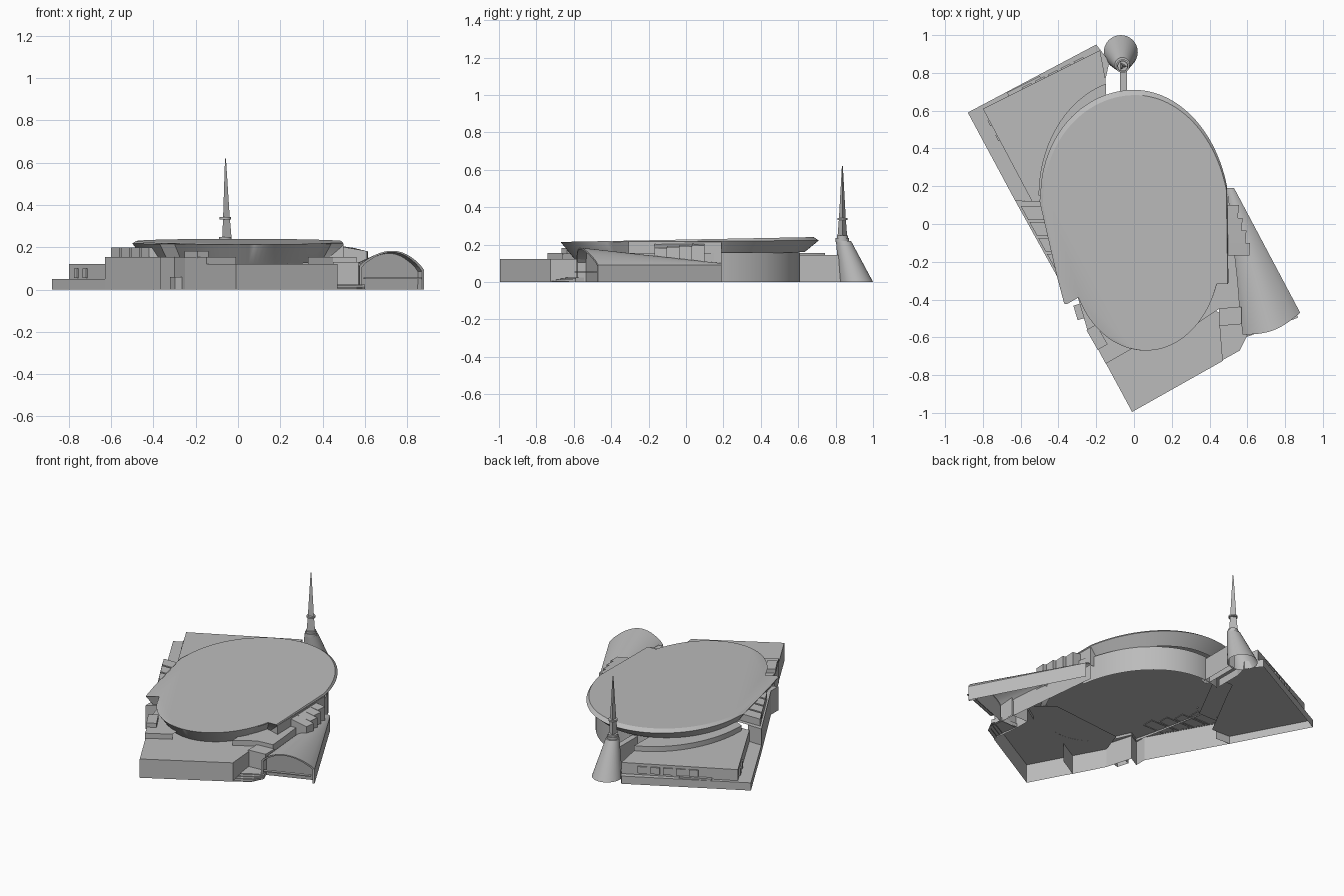
import bpy, bmesh, math
from mathutils import Vector

cube = bpy.data.objects.get("Cube")
if cube:
    bpy.data.objects.remove(cube)

GREY = bpy.data.materials.new("light_grey")
GREY.use_nodes = True
GREY.diffuse_color = (0.5, 0.5, 0.5, 1)
GREY.node_tree.nodes["Principled BSDF"].inputs["Base Color"].default_value = (0.5, 0.5, 0.5, 1)


def finish(name, bm):
    mesh = bpy.data.meshes.new(name)
    bm.normal_update()
    bm.to_mesh(mesh)
    bm.free()
    mesh.materials.append(GREY)
    ob = bpy.data.objects.new(name, mesh)
    bpy.context.collection.objects.link(ob)
    return ob


def prism(name, pts, z0, z1, walls=None):
    """Open-bottomed block over a counter-clockwise plan; walls = number of edges walled."""
    bm = bmesh.new()
    height = z1 if callable(z1) else lambda x, y: z1
    top = [bm.verts.new((x, y, height(x, y))) for x, y in pts]
    low = [bm.verts.new((x, y, z0)) for x, y in pts]
    n = len(pts)
    bm.faces.new(top)
    for i in range(n if walls is None else walls):
        j = (i + 1) % n
        bm.faces.new((low[i], low[j], top[j], top[i]))
    return finish(name, bm)


def loft(name, rings, closed=True, cap_top=False, flip=False):
    bm = bmesh.new()
    rows = [[bm.verts.new(p) for p in r] for r in rings]
    n = len(rings[0])
    for a, b in zip(rows, rows[1:]):
        for i in range(n if closed else n - 1):
            j = (i + 1) % n
            bm.faces.new((a[i], a[j], b[j], b[i]))
    if cap_top:
        bm.faces.new(rows[-1])
    if flip:
        bmesh.ops.reverse_faces(bm, faces=bm.faces)
    return finish(name, bm)


def arc(cx, cy, rx, ry, a0, a1, n):
    out = []
    for i in range(n + 1):
        a = math.radians(a0 + (a1 - a0) * i / n)
        out.append((cx + rx * math.cos(a), cy + ry * math.sin(a)))
    return out


def ring(cx, cy, r, z, n=32):
    return [(x, y, z) for x, y in arc(cx, cy, r, r, 0, 360, n)[:-1]]


def box_on_line(name, a, b, s0, s1, depth, z0, z1):
    """Block standing out to the right of line a-b, between fractions s0 and s1."""
    a, b = Vector(a), Vector(b)
    d = (b - a).normalized()
    out = Vector((d.y, -d.x)) * depth
    p, q = a.lerp(b, s0), a.lerp(b, s1)
    return prism(name, [tuple(v) for v in (p + out, q + out, q, p)], z0, z1)


# Oval roof with two straight sides and a tapered underside
outline = (arc(0, 0.02, 0.51, 0.69, 15, 90, 26) + arc(0, 0.15, 0.495, 0.56, 93, 177, 26)
           + [(-0.5, 0.12), (-0.41, -0.27), (-0.37, -0.42), (-0.30, -0.38)]
           + arc(0.06, -0.15, 0.40, 0.52, 217, 342, 36)
           + [(0.5, -0.31)])


def roof_ring(scale, z_front, z_back, cx=0.02, cy=0.02):
    return [(cx + (x - cx) * scale, cy + (y - cy) * scale,
             z_front + (z_back - z_front) * (y + 0.67) / 1.38) for x, y in outline]


loft("oval_roof", [roof_ring(0.89, 0.12, 0.16), roof_ring(1.0, 0.213, 0.222),
                   roof_ring(0.98, 0.214, 0.24, 0.3, -0.67)], cap_top=True)

# Drum below the roof, walled on the exposed north-east arc
drum = arc(0, 0, 0.49, 0.61, 10, 108, 32)
prism("drum", drum + [(-0.4, 0.3), (-0.35, -0.3), (0.1, -0.5), (0.4, -0.4)], 0, 0.158, 32)

# South forecourt block
prism("south_block", [(-0.25, -0.55), (-0.01, -0.995), (0.47, -0.725), (0.45, -0.47),
                      (0.3, -0.35), (-0.2, -0.4)], 0, 0.122, 3)

# West block with the higher shelf beside the roof
prism("west_block", [(-0.53, 0.12), (-0.63, 0.125), (-0.37, -0.345), (-0.37, -0.42), (-0.30, -0.38),
                     (-0.25, -0.55), (-0.15, -0.74), (-0.01, -0.66), (0.0, -0.4), (-0.3, 0.12)],
      0, 0.155, 7)
prism("east_shelf", [(0.33, -0.53), (0.45, -0.45), (0.56, -0.44), (0.55, -0.31), (0.5, 0.15),
                     (0.3, 0.0)], 0.1, 0.155, 4)

# Low north-west terrace and the block upon it
prism("north_terrace", [(-0.13, 0.86), (-0.20, 0.95), (-0.88, 0.59), (-0.63, 0.125),
                        (-0.5, 0.12), (-0.3, 0.5)], 0, 0.05, 3)
block = [(-0.15, 0.76), (-0.18, 0.92), (-0.80, 0.61), (-0.54, 0.12), (-0.4, 0.12), (-0.15, 0.6)]
prism("north_block", block, 0.05, 0.122, 3)
prism("north_block_side", [(-0.15, 0.6), (-0.15, 0.77), (-0.13, 0.86), (-0.3, 0.6)], 0, 0.05, 2)

# Curved terrace hugging the roof
prism("curved_terrace", arc(0, 0.15, 0.505, 0.62, 107, 180, 20) + [(-0.4, 0.1), (-0.15, 0.55)],
      0.12, 0.155, 20)

# Windows and porch of the north block
for i in range(5):
    s = 0.14 + i * 0.11
    box_on_line("north_window", block[1], block[2], s, s + 0.08, 0.008, 0.062, 0.105)
for s in (0.12, 0.28):
    box_on_line("west_window", block[2], block[3], s, s + 0.06, 0.008, 0.055, 0.1)
box_on_line("north_porch", block[1], block[2], 0.5, 0.78, 0.02, 0.05, 0.06)

# Saw-tooth bays on the west side
for i in range(4):
    y = 0.10 - i * 0.085
    xo = -0.62 + (0.118 - y) * 0.55
    prism("west_bay", [(xo + 0.2, y - 0.005), (xo + 0.01, y - 0.005), (xo + 0.05, y - 0.078),
                       (xo + 0.2, y - 0.078)], 0.15, 0.2)

# Saw-tooth bays on the east side, sloping outward
for i in range(4):
    y = 0.10 - i * 0.067
    xo = 0.555 + i * 0.02
    prism("east_bay", [(0.44, y - 0.067), (xo - 0.005, y - 0.067), (xo, y), (0.44, y)], 0.09,
          lambda x, y: 0.212 - max(0, x - 0.49) * 0.25)
prism("east_side_wall", [(0.43, -0.283), (0.5, -0.308), (0.493, 0.19), (0.43, 0.19)], 0.09, 0.213)

# Tapered entrance vault
west_near, east_near = Vector((0.575, -0.585)), Vector((0.88, -0.47))
west_far, east_far = Vector((0.49, 0.19)), Vector((0.53, 0.19))


def vault_ring(t, shrink=0.0):
    a, b = west_near.lerp(west_far, t), east_near.lerp(east_far, t)
    a, b = a.lerp(b, shrink), b.lerp(a, shrink)
    bulge = 0.035 * (1 - t)
    spring, rise = 0.092, 0.073 * (1 - t) + 0.008
    pts = [(a.x, a.y, 0)]
    for i in range(21):
        s = i / 20
        p, h = a.lerp(b, s), math.sin(math.pi * s)
        pts.append((p.x + bulge * 0.3 * h, p.y - bulge * h,
                    spring + 0.02 * (1 - s) * (1 - t) + rise * h ** 0.8 - shrink * 0.2))
    return pts + [(b.x, b.y, 0)]


loft("entrance_vault", [vault_ring(i / 8) for i in range(9)], closed=False)
loft("vault_arch_rim", [vault_ring(0), vault_ring(0, 0.035)], closed=False, flip=True)
loft("vault_soffit", [vault_ring(0, 0.035), vault_ring(0.07, 0.035)], closed=False, flip=True)
loft("vault_front_wall", [vault_ring(0.06)], cap_top=True, flip=True)
box_on_line("entrance_canopy", east_near, west_near, 0.06, 0.94, -0.02, 0.05, 0.056)

# Entrance lobby and steps
prism("entrance_lobby", [(0.45, -0.54), (0.57, -0.53), (0.57, -0.44), (0.45, -0.44)], 0, 0.13)
for i in range(4):
    d = i * 0.025
    prism("entrance_step", [(0.47, -0.72 + d), (0.56, -0.67 + d), (0.60, -0.59), (0.575, -0.53),
                            (0.45, -0.53)], 0, 0.006 + i * 0.006)

# Rooftop plant room and small west porch
box_on_line("plant_room", (-0.15, -0.74), (-0.27, -0.53), 0.35, 0.85, 0.06, 0.15, 0.182)
box_on_line("west_porch", (-0.25, -0.55), (-0.30, -0.38), 0.3, 0.75, -0.035, 0, 0.06)

# Bridge to the tower
prism("tower_bridge", [(-0.075, 0.58), (-0.038, 0.58), (-0.038, 0.83), (-0.075, 0.83)], 0, 0.144)

# Leaning cone tower with collars and a three-sided spire
loft("tower_cone", [ring(-0.07, 0.91, 0.09, 0), ring(-0.062, 0.842, 0.04, 0.22)], cap_top=True)
for r, z0, z1 in ((0.036, 0.215, 0.235), (0.03, 0.23, 0.248), (0.027, 0.332, 0.342)):
    loft("tower_collar", [ring(-0.06, 0.836, 0.01, z0, 20), ring(-0.06, 0.836, r, z0, 20),
                          ring(-0.06, 0.836, r, z1, 20)], cap_top=True)
loft("tower_spire", [ring(-0.06, 0.836, 0.03, 0.24, 3), ring(-0.06, 0.836, 0.021, 0.34, 3),
                     ring(-0.06, 0.836, 0.003, 0.62, 3)], cap_top=True)

# Smooth the curved parts only
bpy.ops.object.select_all(action='DESELECT')
for ob in bpy.context.scene.objects:
    if ob.type == 'MESH' and ob.name.startswith(("oval", "drum", "curved", "entrance_vault", "tower_c")):
        ob.select_set(True)
        bpy.context.view_layer.objects.active = ob
bpy.ops.object.shade_smooth_by_angle(angle=math.radians(30))
